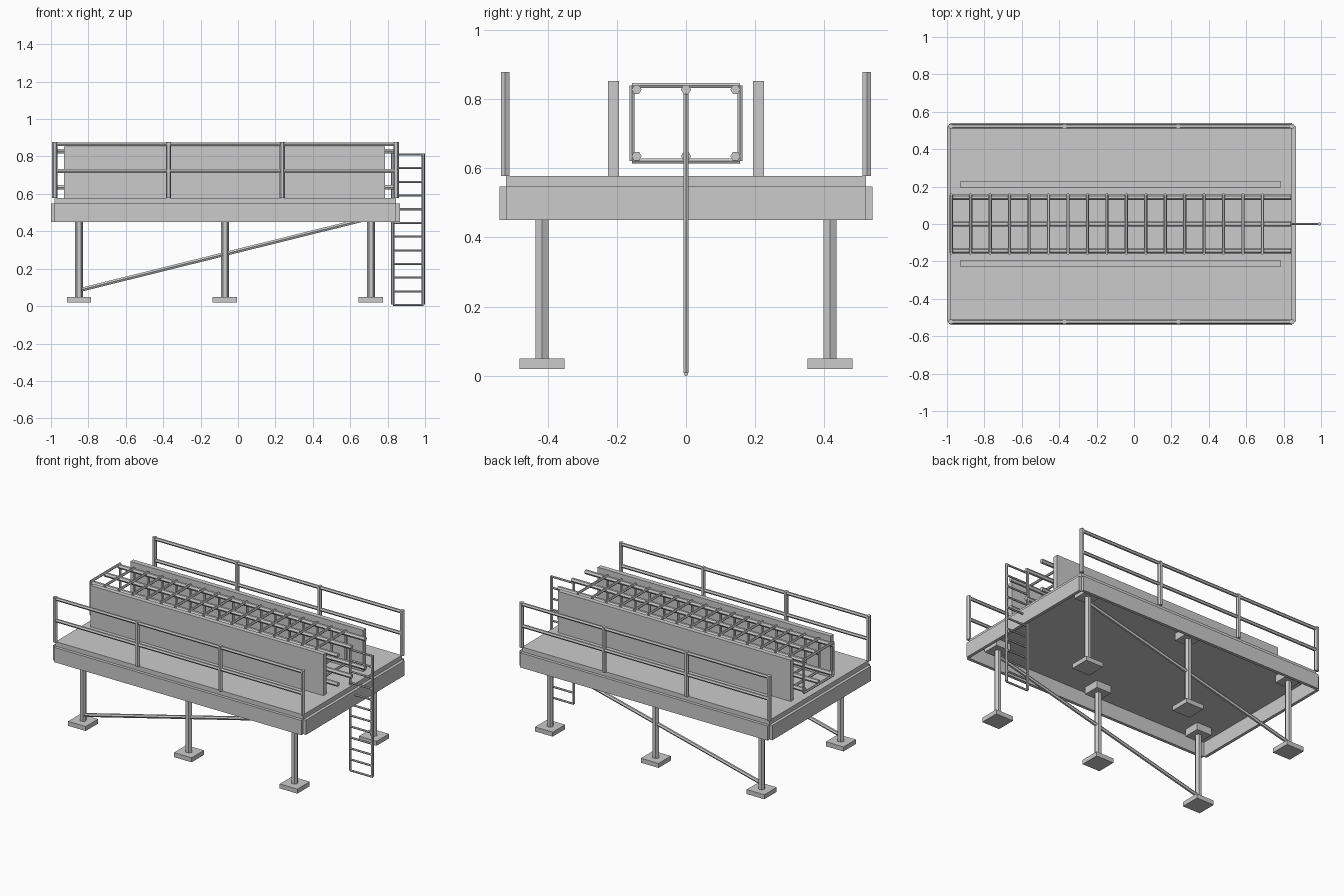
import bpy
import math
from mathutils import Vector

if "Cube" in bpy.data.objects:
    bpy.data.objects.remove(bpy.data.objects["Cube"])


def make(name, verts, faces):
    me = bpy.data.meshes.new(name)
    me.from_pydata(verts, [], faces)
    me.update()
    ob = bpy.data.objects.new(name, me)
    bpy.context.collection.objects.link(ob)
    return ob


def box(name, x0, x1, y0, y1, z0, z1):
    v = [(x, y, z) for x in (x0, x1) for y in (y0, y1) for z in (z0, z1)]
    f = [(0, 1, 3, 2), (4, 6, 7, 5), (0, 4, 5, 1), (2, 3, 7, 6), (0, 2, 6, 4), (1, 5, 7, 3)]
    return make(name, v, f)


def bars(name, segments, r, n=6):
    """Capped n-sided bars between pairs of points, joined in one object."""
    verts, faces = [], []
    for a, b in segments:
        a, b = Vector(a), Vector(b)
        d = (b - a).normalized()
        side = Vector((1, 0, 0)) if abs(d.z) > 0.99 else d.cross(Vector((0, 0, 1))).normalized()
        up = d.cross(side)
        k = len(verts)
        for p in (a, b):
            for i in range(n):
                t = 2 * math.pi * i / n
                verts.append(p + r * (math.cos(t) * side + math.sin(t) * up))
        for i in range(n):
            j = (i + 1) % n
            faces.append((k + i, k + j, k + n + j, k + n + i))
        faces.append(tuple(k + i for i in reversed(range(n))))
        faces.append(tuple(k + n + i for i in range(n)))
    return make(name, verts, faces)


# Deck slab and its edge beams
X0, X1, Y = -0.98, 0.845, 0.52
box("deck_slab", X0, X1, -Y, Y, 0.548, 0.578)
box("end_beam_left", X0 - 0.02, X0, -Y, Y, 0.45, 0.548)
box("end_beam_right", X1, X1 + 0.02, -Y, Y, 0.45, 0.548)

for s, side in ((-1, "front"), (1, "back")):
    box(side + "_edge_beam", X0, X1, *sorted((s * Y, s * 0.54)), 0.45, 0.548)

    # Columns with foot plates and caps
    yc = s * 0.417
    for i, x in enumerate((-0.85, -0.07, 0.71)):
        tag = f"{side}_{i + 1}"
        box("foot_plate_" + tag, x - 0.065, x + 0.065, yc - 0.065, yc + 0.065, 0.02, 0.05)
        box("column_cap_" + tag, x - 0.055, x + 0.055, yc - 0.055, yc + 0.055, 0.5, 0.548)
        bars("column_" + tag, [((x, yc, 0.05), (x, yc, 0.5))], 0.0215)

    # Diagonal brace
    bars(side + "_brace", [((-0.85, yc, 0.085), (0.71, yc, 0.472))], 0.012)

    # Guard rail
    yr = s * 0.523
    posts = [X0 + i * (X1 - X0) / 3 for i in range(4)]
    bars(side + "_rail_posts", [((x, yr, 0.578), (x, yr, 0.878)) for x in posts], 0.0145)
    bars(side + "_rails", [((X0, yr, z), (X1, yr, z)) for z in (0.722, 0.866)], 0.0115)

    # Formwork panel
    box(side + "_panel", -0.93, 0.787, yc / 0.417 * 0.21 - 0.016, yc / 0.417 * 0.21 + 0.016, 0.578, 0.853)

# Reinforcement cage: long bars and rectangular hoops
bars("cage_long_bars", [((X0, y, z), (X1 - 0.005, y, z))
                        for y in (-0.143, 0, 0.143) for z in (0.635, 0.828)], 0.0145)
hoops = []
for i in range(17):
    x = -0.977 + i * 0.104
    c = [(x, -0.156, 0.621), (x, 0.156, 0.621), (x, 0.156, 0.84), (x, -0.156, 0.84)]
    hoops += [(c[k], c[(k + 1) % 4]) for k in range(4)]
bars("cage_hoops", hoops, 0.0085)

# Access ladder
bars("ladder_rails", [((x, 0, 0.008), (x, 0, 0.815)) for x in (0.828, 0.991)], 0.009)
bars("ladder_rungs", [((0.828, 0, 0.0055 + i * 0.0732), (0.991, 0, 0.0055 + i * 0.0732))
                      for i in range(12)], 0.0064)
